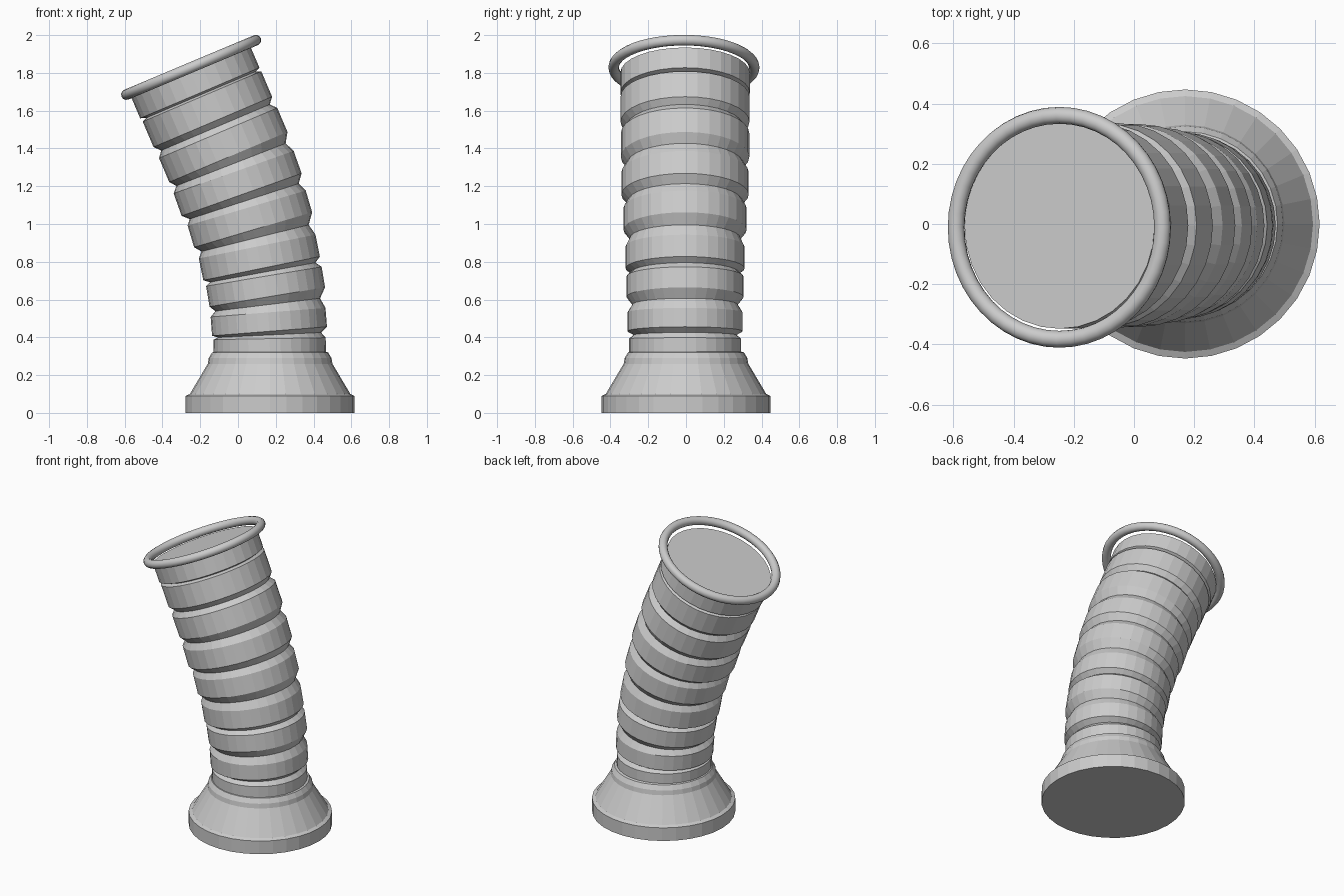
import bpy
import bmesh
from math import sin, cos, pi, radians
from mathutils import Vector

cube = bpy.data.objects.get("Cube")
if cube:
    bpy.data.objects.remove(cube, do_unlink=True)

SIDES = 32
BASE_X = 0.17


def loft(name, rings, y=0.0):
    """Skin a closed tube through rings of (x, z, tilt in degrees, radius)."""
    bm = bmesh.new()
    loops = []
    for x, z, tilt, r in rings:
        t = radians(tilt)
        side = Vector((cos(t), 0, sin(t)))
        loop = []
        for i in range(SIDES):
            a = 2 * pi * i / SIDES
            p = Vector((x, y, z)) + side * (r * cos(a)) + Vector((0, r * sin(a), 0))
            loop.append(bm.verts.new(p))
        loops.append(loop)
    for low, high in zip(loops, loops[1:]):
        for i in range(SIDES):
            j = (i + 1) % SIDES
            bm.faces.new((low[i], low[j], high[j], high[i]))
    bm.faces.new(loops[0][::-1])
    bm.faces.new(loops[-1])
    mesh = bpy.data.meshes.new(name)
    bm.to_mesh(mesh)
    bm.free()
    obj = bpy.data.objects.new(name, mesh)
    bpy.context.collection.objects.link(obj)
    return obj


# Flared foot: radius and height of each step
foot_profile = [(0.447, 0), (0.447, 0.09), (0.425, 0.1), (0.33, 0.26),
                (0.325, 0.29), (0.307, 0.32), (0.29, 0.325)]
loft("flared_base", [(BASE_X, z, 0, r) for r, z in foot_profile])

# Bent ribbed column: x, z, tilt, radius and half height of each rib
ribs = [(0.168, 0.355, 1, 0.297, 0.038),
        (0.163, 0.482, 4.5, 0.305, 0.05),
        (0.146, 0.668, 9.5, 0.31, 0.055),
        (0.113, 0.823, 11.5, 0.315, 0.059),
        (0.063, 1.027, 16.5, 0.326, 0.06),
        (-0.002, 1.215, 19.5, 0.337, 0.063),
        (-0.078, 1.418, 23, 0.34, 0.069),
        (-0.162, 1.608, 23, 0.341, 0.073),
        (-0.225, 1.747, 23, 0.343, 0.058)]
rings = []
for x, z, tilt, r, half in ribs:
    t = radians(tilt)
    bottom = (x + half * sin(t), z - half * cos(t), tilt, r)
    top = (x - half * sin(t), z + half * cos(t), tilt, r)
    if rings:
        # Narrow waist between neighbouring ribs
        waist = [(a + b) / 2 for a, b in zip(rings[-1], bottom)]
        waist[3] -= 0.028
        rings.append(tuple(waist))
    rings += [bottom, top]
loft("ribbed_column", rings, y=-0.005)

# Rounded rim around the slanted top
bpy.ops.mesh.primitive_torus_add(
    major_segments=48, minor_segments=12, major_radius=0.372, minor_radius=0.028,
    location=(-0.248, -0.011, 1.829), rotation=(0, radians(-22.8), 0))
rim = bpy.context.object
rim.name = "top_rim"
bpy.ops.object.shade_smooth()
